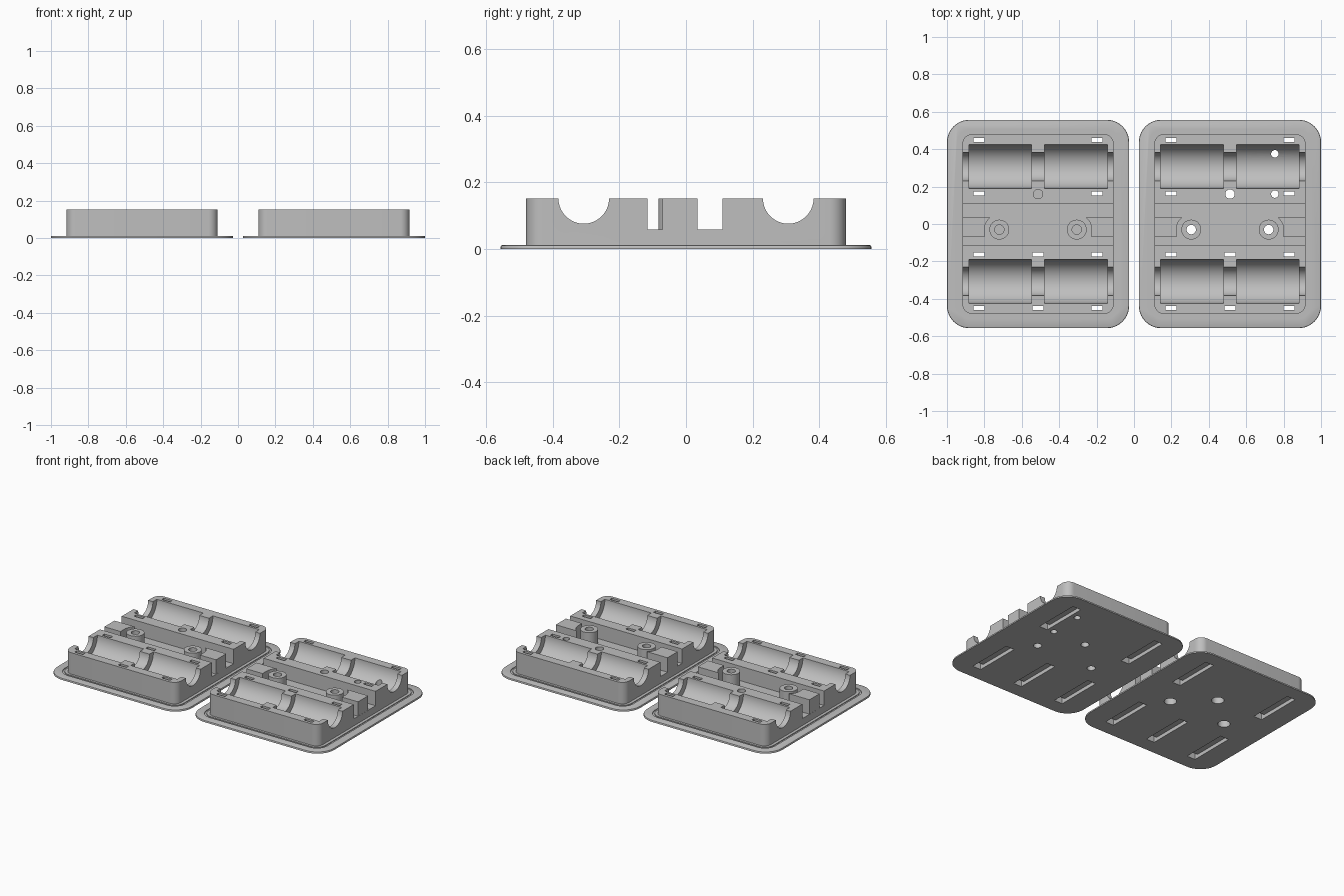
import bpy, bmesh, math
from mathutils import Matrix, Vector

old = bpy.data.objects.get("Cube")
if old:
    bpy.data.objects.remove(old, do_unlink=True)

grey = bpy.data.materials.new("plain_grey")
grey.use_nodes = True
tone = (0.52, 0.52, 0.52, 1)
grey.diffuse_color = tone
grey.node_tree.nodes["Principled BSDF"].inputs["Base Color"].default_value = tone

TOP = 0.152      # top of the holder body
FLOOR = 0.058    # floor of the middle channel
ROW_Y = 0.307    # centre line of each cradle row
POST_X, POST_Y = 0.207, -0.03
OVER = 0.3       # height that clears the model


def prism(name, points, z0, z1, chamfer=0.0):
    """Extrude an outline from z0 to z1, optionally chamfering the top rim."""
    bm = bmesh.new()
    base = bm.faces.new([bm.verts.new((x, y, z0)) for x, y in points])
    ext = bmesh.ops.extrude_face_region(bm, geom=[base])["geom"]
    bmesh.ops.translate(bm, vec=(0, 0, z1 - z0),
                        verts=[g for g in ext if isinstance(g, bmesh.types.BMVert)])
    bmesh.ops.recalc_face_normals(bm, faces=bm.faces)
    if chamfer:
        rim = [e for e in bm.edges if all(v.co.z > z1 - 1e-5 for v in e.verts)]
        bmesh.ops.bevel(bm, geom=rim, offset=chamfer, segments=2,
                        profile=0.5, affect='EDGES')
    mesh = bpy.data.meshes.new(name)
    bm.to_mesh(mesh)
    bm.free()
    ob = bpy.data.objects.new(name, mesh)
    mesh.materials.append(grey)
    bpy.context.collection.objects.link(ob)
    return ob


def arc(cx, cy, r, a0, a1, n):
    steps = [math.radians(a0 + (a1 - a0) * i / n) for i in range(n + 1)]
    return [(cx + r * math.cos(a), cy + r * math.sin(a)) for a in steps]


def rounded(hx, hy, r):
    pts = []
    for sx, sy, a in ((1, 1, 0), (-1, 1, 90), (-1, -1, 180), (1, -1, 270)):
        pts += arc(sx * (hx - r), sy * (hy - r), r, a, a + 90, 10)
    return pts


def rect(x0, x1, y0, y1):
    return [(x0, y0), (x1, y0), (x1, y1), (x0, y1)]


def disc(name, x, y, r, z0, z1):
    return prism(name, arc(x, y, r, 0, 360, 48)[:-1], z0, z1)


def trough(x0, x1, y, r):
    """Cylinder lying along x, centred on the body top."""
    ob = prism("trough_cutter", arc(0, 0, r, 0, 360, 72)[:-1], x0, x1)
    turn = Matrix.Rotation(math.radians(90), 4, 'Y')
    ob.data.transform(Matrix.Translation(Vector((0, y, TOP))) @ turn)
    return ob


def combine(target, tool, operation):
    bpy.context.view_layer.objects.active = target
    mod = target.modifiers.new("shape", 'BOOLEAN')
    mod.operation, mod.solver, mod.object = operation, 'EXACT', tool
    bpy.ops.object.modifier_apply(modifier=mod.name)
    bpy.data.objects.remove(tool, do_unlink=True)


def build_half(name, centre_x, through):
    # flange with its shallow groove, then the body
    holder = prism(name, rounded(0.487, 0.557, 0.12), 0, 0.012, 0.006)
    groove = prism("groove_cutter", rounded(0.435, 0.507, 0.075), 0.007, 0.05)
    combine(groove, prism("groove_core", rounded(0.423, 0.495, 0.063), -0.1, 0.1), 'DIFFERENCE')
    combine(holder, groove, 'DIFFERENCE')
    combine(holder, prism("body", rounded(0.404, 0.48, 0.05), 0.004, TOP), 'UNION')

    def cut(tool):
        combine(holder, tool, 'DIFFERENCE')

    # middle channel, then the long cradles with their wider pockets
    cut(prism("channel_cutter", rect(-0.45, 0.45, -0.115, 0.11), FLOOR, OVER))
    for y in (-ROW_Y, ROW_Y):
        cut(trough(-0.45, 0.45, y, 0.076))
        cut(trough(-0.37, -0.035, y, 0.117))
        cut(trough(0.035, 0.37, y, 0.117))

    # screw posts and the scooped end blocks
    for s in (-1, 1):
        combine(holder, disc("post", s * POST_X, POST_Y, 0.053, FLOOR - 0.01, TOP), 'UNION')
        scoop = arc(-POST_X, POST_Y, 0.08, 180, 126, 8)
        outline = [(-0.4035, 0.035), (-0.4035, -0.07), (-POST_X - 0.08, -0.07)] + scoop
        outline = [(-s * x, y) for x, y in outline]
        combine(holder, prism("end_block", outline, FLOOR - 0.01, TOP), 'UNION')

    # strap slots, joined by a channel underneath
    for x, y in ((-0.315, ROW_Y), (0.315, ROW_Y),
                 (-0.315, -ROW_Y), (0, -ROW_Y), (0.315, -ROW_Y)):
        for d in (-0.143, 0.143):
            cut(prism("slot_cutter", rect(x - 0.03, x + 0.03, y + d - 0.011, y + d + 0.011),
                      -0.1, OVER))
        cut(prism("strap_cutter", rect(x - 0.03, x + 0.03, y - 0.154, y + 0.154), -0.1, 0.024))

    # screw and wire holes
    holes = [(-POST_X, POST_Y), (POST_X, POST_Y), (0, 0.16)]
    for x, y in holes:
        if through:
            cut(disc("hole_cutter", x, y, 0.025, -0.1, OVER))
        else:
            cut(disc("recess_cutter", x, y, 0.037, -0.1, 0.05))
            cut(disc("hole_cutter", x, y, 0.025, 0.06, OVER))
    if through:
        for y in (0.16, 0.375):
            cut(disc("wire_hole_cutter", 0.24, y, 0.02, -0.1, OVER))

    holder.location.x = centre_x
    bpy.ops.object.select_all(action='DESELECT')
    holder.select_set(True)
    bpy.context.view_layer.objects.active = holder
    bpy.ops.object.shade_smooth_by_angle(angle=math.radians(30))


build_half("right_holder_half", -0.513, False)
build_half("left_holder_half", 0.513, True)
